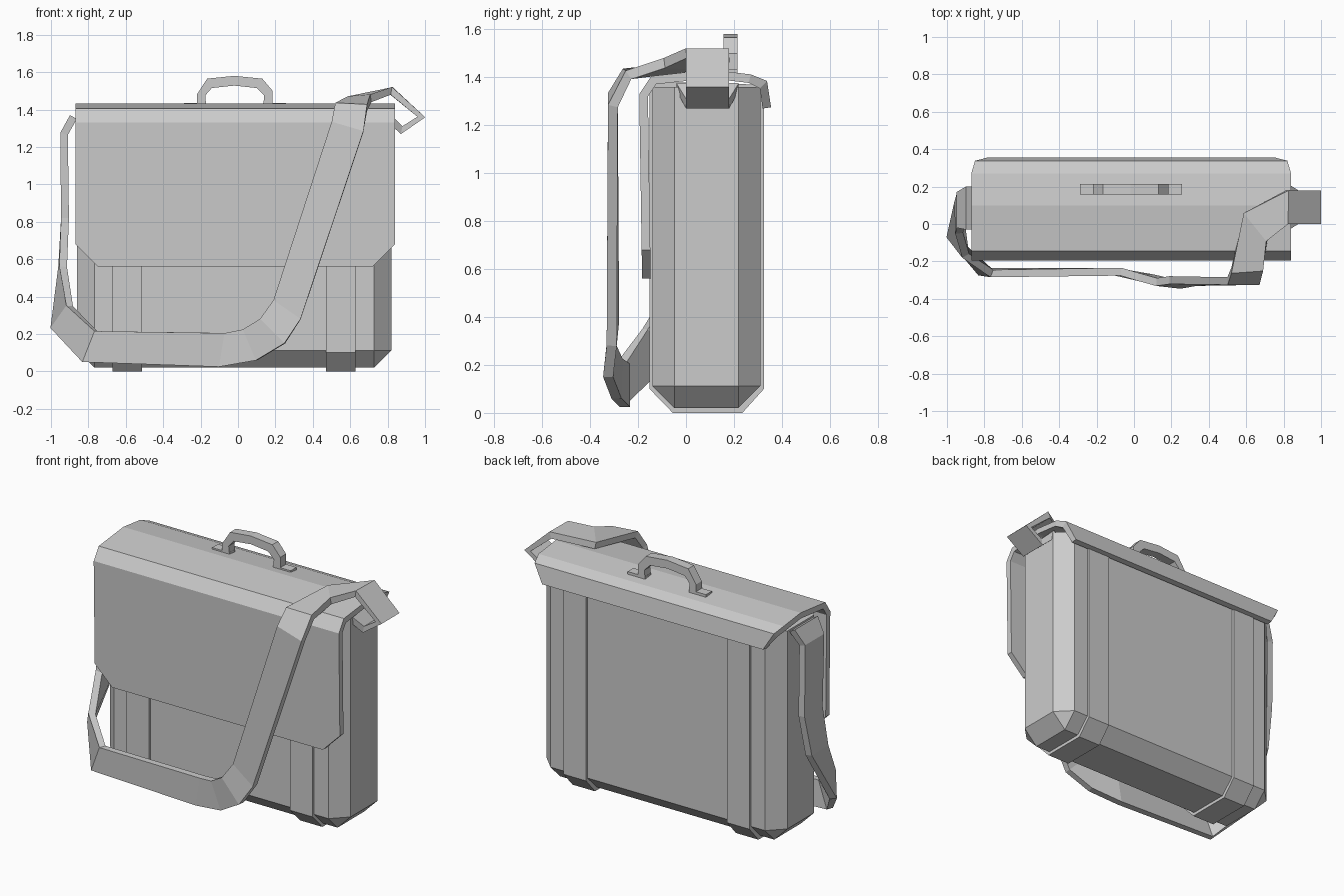
import bpy, bmesh
from mathutils import Vector

if "Cube" in bpy.data.objects:
    bpy.data.objects.remove(bpy.data.objects["Cube"])


def make_object(name, bm):
    bmesh.ops.recalc_face_normals(bm, faces=bm.faces)
    me = bpy.data.meshes.new(name)
    bm.to_mesh(me)
    bm.free()
    ob = bpy.data.objects.new(name, me)
    bpy.context.collection.objects.link(ob)
    return ob


def prism(name, points, depth):
    """Closed outline of 3D points, extruded along the depth vector."""
    bm = bmesh.new()
    face = bm.faces.new([bm.verts.new(p) for p in points])
    ext = bmesh.ops.extrude_face_region(bm, geom=[face], use_keep_orig=True)
    verts = [g for g in ext["geom"] if isinstance(g, bmesh.types.BMVert)]
    bmesh.ops.translate(bm, verts=verts, vec=Vector(depth))
    return make_object(name, bm)


def ribbon(name, pairs, thickness, offset):
    """Strip through pairs of edge points, given thickness by a modifier."""
    bm = bmesh.new()
    rows = [[bm.verts.new(p) for p in pair] for pair in pairs]
    for (a, b), (c, d) in zip(rows, rows[1:]):
        bm.faces.new((a, b, d, c))
    me = bpy.data.meshes.new(name)
    bm.to_mesh(me)
    bm.free()
    ob = bpy.data.objects.new(name, me)
    bpy.context.collection.objects.link(ob)
    mod = ob.modifiers.new("thickness", "SOLIDIFY")
    mod.thickness = thickness
    mod.offset = offset
    mod.use_even_offset = offset != 0
    return ob


def box(name, lo, hi):
    (x0, y0, z0), (x1, y1, z1) = lo, hi
    return prism(name, [(x0, y0, z0), (x1, y0, z0), (x1, y1, z0), (x0, y1, z0)],
                 (0, 0, z1 - z0))


# Bag body: block with all edges chamfered except those at the top
bm = bmesh.new()
bmesh.ops.create_cube(bm, size=1)
for v in bm.verts:
    v.co = Vector((v.co.x * 1.68 - 0.02, v.co.y * 0.45 + 0.085, v.co.z * 1.34 + 0.69))
edges = [e for e in bm.edges if min(v.co.z for v in e.verts) < 1]
bmesh.ops.bevel(bm, geom=edges, offset=0.092, segments=1, affect="EDGES")
make_object("bag_body", bm)

# Two flat bands wrapped round the body
band = [(-0.152, 1.36), (-0.152, 0.10), (-0.055, 0), (0.235, 0),
        (0.325, 0.10), (0.325, 1.35), (0.29, 1.37), (-0.11, 1.38)]
for side, x in (("left", -0.67), ("right", 0.47)):
    prism(side + "_body_band", [(x, y, z) for y, z in band], (0.157, 0, 0))

# Flap: y, z and half width from the front hem over the top to the back hem
flap = [(-0.183, 0.56, 0.735), (-0.185, 0.68, 0.855), (-0.195, 1.33, 0.855),
        (-0.145, 1.405, 0.855), (0.10, 1.432, 0.855), (0.27, 1.412, 0.855),
        (0.338, 1.385, 0.835), (0.355, 1.275, 0.77)]
ribbon("flap", [((-0.015 - w, y, z), (-0.015 + w, y, z)) for y, z, w in flap], 0.036, -1)

# Carry handle with its two mounting tabs
outer = [(-0.22, 1.42), (-0.22, 1.48), (-0.165, 1.565), (-0.02, 1.58),
         (0.13, 1.565), (0.185, 1.50), (0.185, 1.42)]
inner = [(0.135, 1.42), (0.14, 1.475), (0.10, 1.515), (-0.02, 1.528),
         (-0.14, 1.515), (-0.175, 1.475), (-0.17, 1.42)]
prism("carry_handle", [(x, 0.157, z) for x, z in outer + inner], (0, 0.058, 0))
for side, x0, x1 in (("left", -0.29, -0.17), ("right", 0.135, 0.257)):
    box(side + "_handle_tab", (x0, 0.157, 1.41), (x1, 0.215, 1.435))

# Shoulder strap: outer and inner edge, from the left side round the front to the right side
strap = [
    ((-0.88, 0.20, 1.36), (-0.88, -0.03, 1.36)),
    ((-0.93, 0.17, 1.27), (-0.93, -0.02, 1.27)),
    ((-0.925, 0.17, 0.82), (-0.925, -0.01, 0.82)),
    ((-0.94, 0.12, 0.56), (-0.935, -0.05, 0.56)),
    ((-0.985, -0.06, 0.23), (-0.90, -0.17, 0.35)),
    ((-0.825, -0.255, 0.05), (-0.76, -0.265, 0.215)),
    ((-0.10, -0.255, 0.025), (-0.07, -0.255, 0.205)),
    ((0.10, -0.29, 0.06), (0.03, -0.285, 0.225)),
    ((0.25, -0.325, 0.15), (0.12, -0.31, 0.28)),
    ((0.335, -0.31, 0.28), (0.19, -0.30, 0.38)),
    ((0.67, -0.305, 1.28), (0.50, -0.305, 1.33)),
    ((0.69, -0.24, 1.41), (0.52, -0.25, 1.42)),
    ((0.71, -0.09, 1.46), (0.59, 0.06, 1.45)),
    ((0.82, 0.0, 1.50), (0.82, 0.18, 1.50)),
    ((0.98, 0.0, 1.36), (0.98, 0.18, 1.36)),
    ((0.875, 0.0, 1.29), (0.875, 0.18, 1.29)),
    ((0.80, -0.04, 1.36), (0.80, 0.22, 1.36)),
]
ribbon("shoulder_strap", strap, 0.042, 0)
